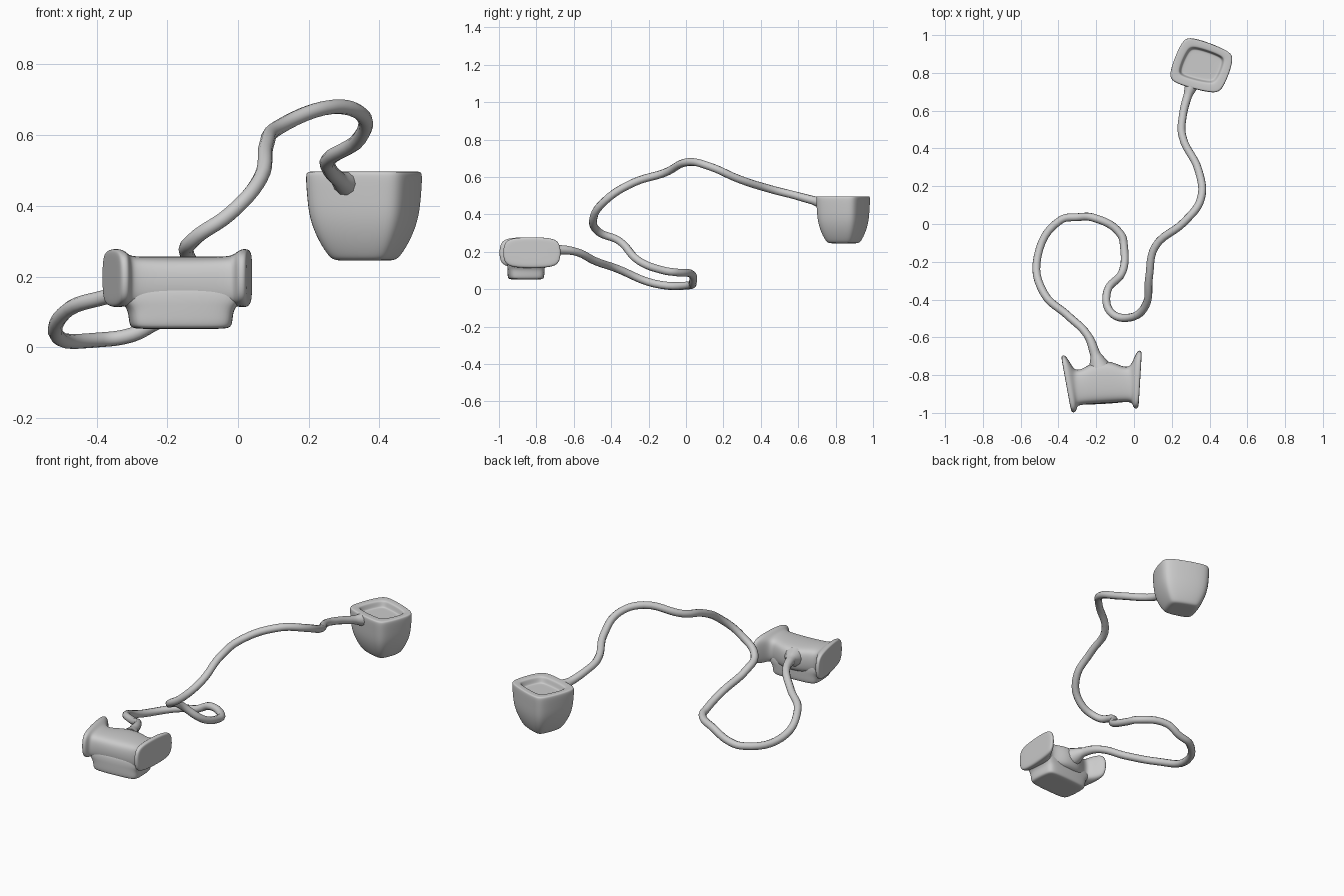
import bpy, bmesh
from math import radians
from mathutils import Vector

if "Cube" in bpy.data.objects:
    bpy.data.objects.remove(bpy.data.objects["Cube"])


def rounded(corners, f=0.13):
    """Cut every corner of a polygon so that subdivision rounds it."""
    pts = [Vector(c) for c in corners]
    out = []
    for a, b in zip(pts, pts[1:] + pts[:1]):
        out += [a.lerp(b, f), a.lerp(b, 1 - f)]
    return out


def loft(name, rings, loc=(0, 0, 0), turn=0):
    """Skin a list of equal rings, cap the ends and smooth."""
    bm = bmesh.new()
    vs = [[bm.verts.new(p) for p in r] for r in rings]
    n = len(vs[0])
    for a, b in zip(vs, vs[1:]):
        for i in range(n):
            j = (i + 1) % n
            bm.faces.new((a[i], a[j], b[j], b[i]))
    bm.faces.new(vs[0][::-1])
    bm.faces.new(vs[-1])
    bmesh.ops.recalc_face_normals(bm, faces=bm.faces)
    me = bpy.data.meshes.new(name)
    bm.to_mesh(me)
    bm.free()
    for p in me.polygons:
        p.use_smooth = True
    ob = bpy.data.objects.new(name, me)
    bpy.context.collection.objects.link(ob)
    ob.location = loc
    ob.rotation_euler.z = turn
    ob.modifiers.new("smooth", 'SUBSURF').levels = 3
    ob.modifiers["smooth"].render_levels = 3
    return ob


# Cup: skewed rounded square, tapering down, shallow recess in the top
mid = Vector((0.36, 0.845))
quad = [Vector(c) - mid for c in
        ((0.265, 1.01), (0.545, 0.905), (0.46, 0.675), (0.165, 0.755))]
levels = [(.30, .30, .245), (.52, .56, .245), (.62, .66, .258), (.80, .83, .305),
          (.94, .95, .365), (.98, .98, .43), (1, 1, .48), (.985, .985, .495),
          (.93, .93, .497), (.74, .68, .496), (.70, .64, .489), (.66, .59, .463),
          (.61, .54, .46), (.3, .28, .46)]
loft("cup", [rounded([(q.x * sx, q.y * sy, z) for q in quad])
             for sx, sy, z in levels], (mid.x, mid.y, 0))

# Block upper body with a splayed flange at each end, lofted sideways
place, turn = (-0.163, -0.84, 0), radians(3.5)


def section(s, x, y0, y1, z0, z1, splay=0.0):
    return rounded([(s * (x + splay * y), y, z) for y, z in
                    ((y0, z0), (y1, z0), (y1, z1), (y0, z1))], 0.17)


half = [(.196, -.09, .10, .155, .245, .12),
        (.196, -.138, .148, .125, .272, .12),
        (.190, -.150, .160, .112, .279, .12),
        (.172, -.150, .160, .112, .279, .12),
        (.158, -.125, .115, .115, .268, .08),
        (.142, -.112, .072, .112, .258, .04),
        (.100, -.110, .082, .108, .257),
        (.045, -.110, .115, .108, .257)]
rings = [section(-1, *h) for h in half] + [section(1, *h) for h in half[::-1]]
loft("block_body", rings, place, turn)

# Block lower foot, widening upward into the body
foot = [(.08, -.06, .04, .052), (.132, -.100, .068, .052), (.146, -.112, .080, .060),
        (.148, -.113, .082, .095), (.156, -.113, .083, .115), (.182, -.113, .083, .140),
        (.182, -.105, .075, .18), (.09, -.06, .04, .18)]
loft("block_foot", [rounded([(-x, a, z), (x, a, z), (x, b, z), (-x, b, z)], 0.1)
                    for x, a, b, z in foot], place, turn)

# Cable: x, y, z, thickness factor (flared where it joins each part)
path = [(-.185, -.75, .20, 2.6), (-.205, -.69, .21, 1.3), (-.245, -.59, .20, 1),
        (-.35, -.485, .15, 1), (-.475, -.37, .11, 1), (-.51, -.17, .03, 1),
        (-.39, .02, .021, 1), (-.30, .036, .035, 1), (-.21, .032, .078, 1),
        (-.07, -.055, .09, 1), (-.053, -.12, .10, 1), (-.06, -.25, .15, 1),
        (-.143, -.36, .26, 1), (-.125, -.465, .305, 1), (-.02, -.495, .38, 1),
        (.062, -.43, .475, 1), (.08, -.28, .57, 1), (.112, -.12, .62, 1),
        (.27, .015, .68, 1), (.353, .13, .655, 1), (.343, .28, .59, 1),
        (.255, .47, .53, 1), (.258, .57, .505, 1), (.285, .68, .475, 1.1),
        (.305, .735, .462, 1.7)]
cu = bpy.data.curves.new("cable", 'CURVE')
cu.dimensions = '3D'
cu.bevel_depth = 0.021
cu.bevel_resolution = 3
cu.resolution_u = 6
cu.use_fill_caps = True
sp = cu.splines.new('BEZIER')
sp.bezier_points.add(len(path) - 1)
for bp, (x, y, z, r) in zip(sp.bezier_points, path):
    bp.co = (x, y, z)
    bp.radius = r
    bp.handle_left_type = bp.handle_right_type = 'AUTO'
sp.use_smooth = True
cable = bpy.data.objects.new("cable", cu)
bpy.context.collection.objects.link(cable)
